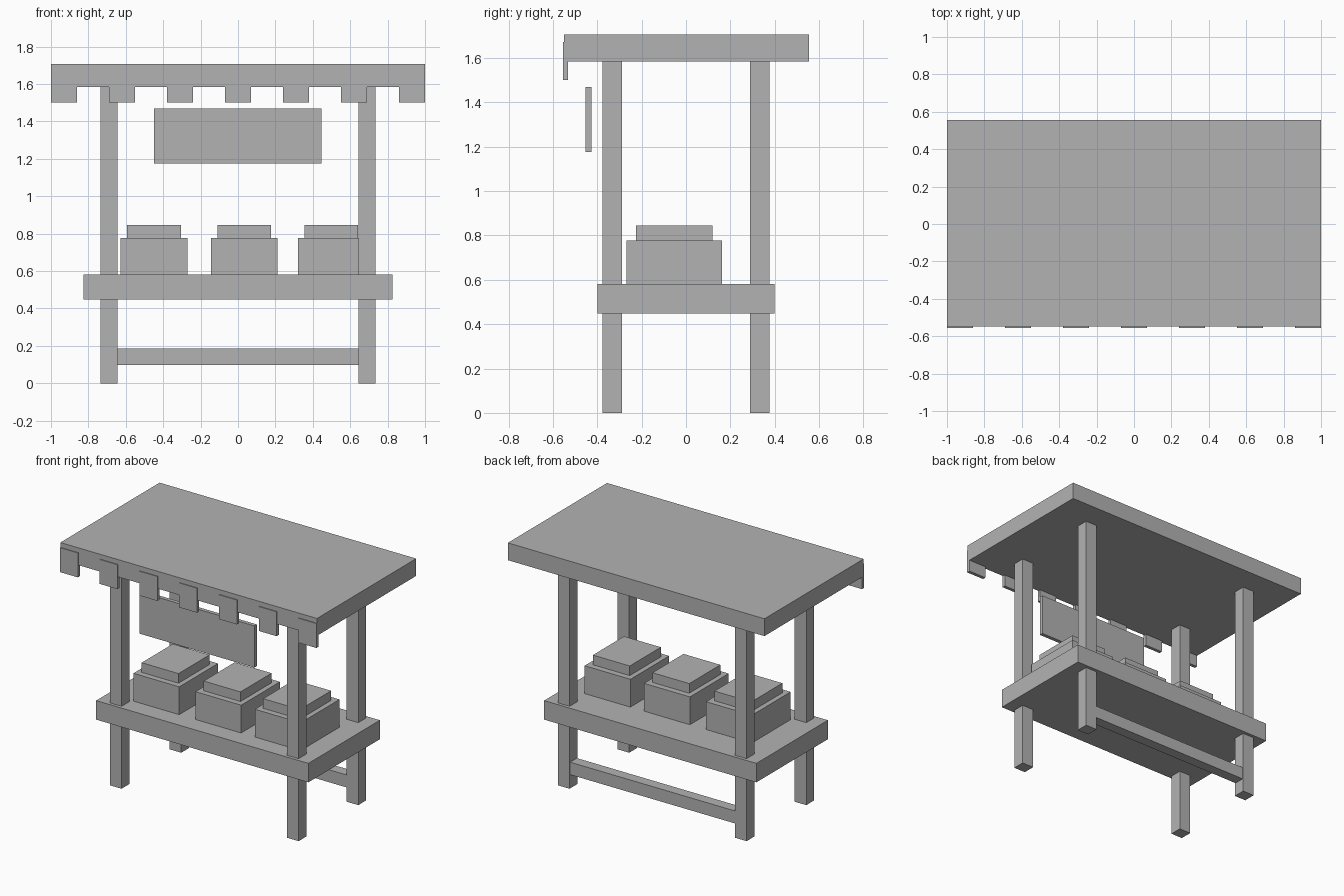
import bpy

cube = bpy.data.objects.get("Cube")
if cube:
    bpy.data.objects.remove(cube, do_unlink=True)

grey = bpy.data.materials.new("plain_grey")
grey.use_nodes = True
colour = (0.45, 0.45, 0.45, 1)
grey.diffuse_color = colour
grey.node_tree.nodes["Principled BSDF"].inputs["Base Color"].default_value = colour


def box(name, x, y, z):
    """Add a box spanning the given (low, high) ranges."""
    spans = (x, y, z)
    bpy.ops.mesh.primitive_cube_add(size=1, location=[(a + b) / 2 for a, b in spans])
    obj = bpy.context.object
    obj.name = name
    obj.scale = [b - a for a, b in spans]
    bpy.ops.object.transform_apply(location=False, rotation=False, scale=True)
    obj.data.materials.append(grey)
    return obj


def around(centre, width):
    return (centre - width / 2, centre + width / 2)


# Counter and roof slabs
box("counter", (-0.827, 0.827), (-0.398, 0.398), (0.447, 0.581))
box("roof", (-1, 1), (-0.549, 0.555), (1.584, 1.706))

# Four corner posts
for side, x in (("right", -0.69), ("left", 0.69)):
    for end, y in (("front", -0.332), ("back", 0.332)):
        box(f"{end}_{side}_post", around(x, 0.091), around(y, 0.087), (0, 1.584))

# Low rail between the back posts
box("back_rail", (-0.645, 0.645), around(0.332, 0.075), (0.097, 0.185))

# Valance tabs along the front of the roof
for i in range(-3, 4):
    box(f"valance_tab_{i + 4}", around(i * 0.31, 0.139), (-0.555, -0.531), (1.5, 1.672))

# Hanging sign board
box("sign_board", (-0.448, 0.446), (-0.454, -0.427), (1.175, 1.469))

# Crates of goods on the counter
for i, x in enumerate((-0.449, 0.034, 0.498), 1):
    box(f"crate_{i}", around(x, 0.357), (-0.268, 0.163), (0.581, 0.777))
    box(f"crate_goods_{i}", around(x, 0.287), (-0.226, 0.12), (0.777, 0.845))
